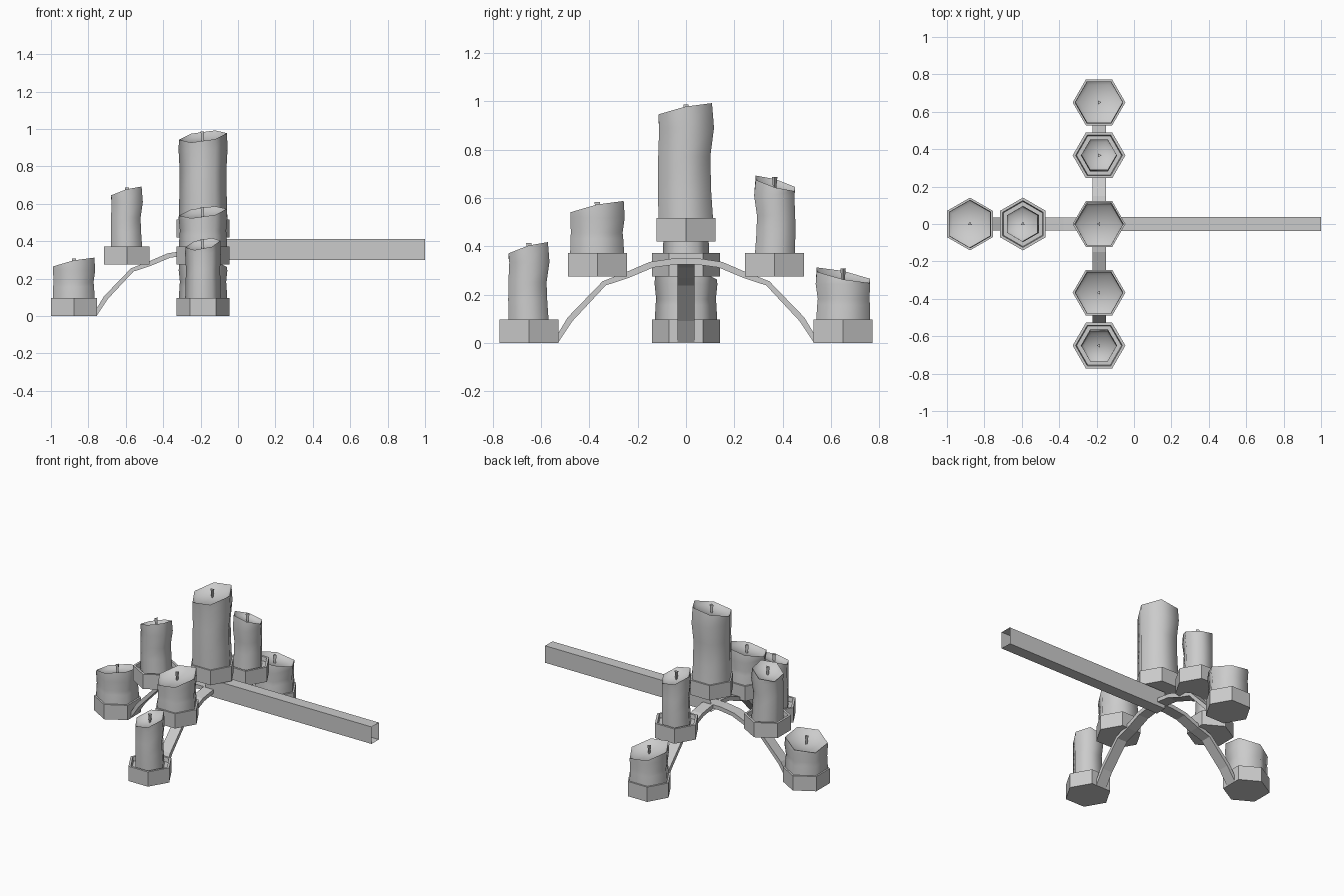
import bpy, bmesh
from math import cos, sin, pi, radians
from mathutils import Matrix, Vector

cube = bpy.data.objects.get("Cube")
if cube:
    bpy.data.objects.remove(cube, do_unlink=True)

grey = bpy.data.materials.new("plain_grey")
grey.use_nodes = True
grey.diffuse_color = (0.6, 0.6, 0.6, 1)
grey.node_tree.nodes["Principled BSDF"].inputs["Base Color"].default_value = (0.6, 0.6, 0.6, 1)

HUB = Vector((-0.187, 0, 0))


def finish(name, bm, matrix, smooth_angle=None, closed=True):
    if closed:
        bmesh.ops.recalc_face_normals(bm, faces=bm.faces)
    mesh = bpy.data.meshes.new(name)
    bm.to_mesh(mesh)
    bm.free()
    mesh.materials.append(grey)
    obj = bpy.data.objects.new(name, mesh)
    bpy.context.collection.objects.link(obj)
    obj.matrix_world = matrix
    if smooth_angle:
        bpy.ops.object.select_all(action='DESELECT')
        obj.select_set(True)
        bpy.context.view_layer.objects.active = obj
        bpy.ops.object.shade_smooth_by_angle(angle=radians(smooth_angle))
    return obj


def hexagon(bm, radius, height, shift=0.0):
    """Ring of six vertices; height is a number or a function of x, y."""
    ring = []
    for k in range(6):
        a = pi / 6 + k * pi / 3
        x, y = radius * cos(a), radius * sin(a)
        z = height(x, y) if callable(height) else height
        ring.append(bm.verts.new((x + shift, y, z)))
    return ring


def loft(bm, rings):
    for low, high in zip(rings, rings[1:]):
        for k in range(6):
            j = (k + 1) % 6
            bm.faces.new((low[k], low[j], high[j], high[k]))


def holder(name, matrix):
    # Six-sided cup with a thin rim
    bm = bmesh.new()
    rings = [hexagon(bm, r, z) for r, z in
             ((0.141, 0), (0.141, 0.097), (0.125, 0.097), (0.12, 0.07))]
    loft(bm, rings)
    bm.faces.new(rings[0][::-1])
    bm.faces.new(rings[-1])
    finish(name, bm, matrix)


def candle(name, matrix, radius, height, sway):
    # Slightly wavy wax body with a slanted, dished top
    def slant(base):
        return lambda x, y: base + 0.024 * x / (radius * 0.87) - 0.018 * y / radius

    bm = bmesh.new()
    profile = ((0.07, 1.0, 0), (0.1 + height * 0.2, 0.97, -0.5),
               (height * 0.65, 0.95, -0.6), (height * 0.87, 1.0, 0.2))
    rings = [hexagon(bm, radius * s, z, sway * t) for z, s, t in profile]
    rings.append(hexagon(bm, radius * 0.98, slant(height), -sway * 0.3))
    rings.append(hexagon(bm, radius * 0.82, slant(height - 0.02), -sway * 0.3))
    loft(bm, rings)
    bm.faces.new(rings[0][::-1])
    centre = bm.verts.new((0, 0, height - 0.027))
    for k in range(6):
        bm.faces.new((rings[-1][k], rings[-1][(k + 1) % 6], centre))
    finish(name, bm, matrix, 65)

    # Wick: small three-sided peg, wider at the tip
    bm = bmesh.new()
    bmesh.ops.create_cone(bm, cap_ends=True, segments=3, radius1=0.007, radius2=0.013,
                          depth=0.055, matrix=Matrix.Translation((0, 0, height)))
    finish(name + "_wick", bm, matrix)


# Candle kinds: radius, mean height above holder base, sway
KINDS = {"short": (0.13, 0.28, 0.004), "slim": (0.096, 0.385, 0.01), "tall": (0.131, 0.54, 0.012)}


def place_candle(label, kind, position, heading):
    matrix = Matrix.Translation(position) @ Matrix.Rotation(heading + pi, 4, 'Z')
    holder(label + "_holder", matrix)
    candle(label + "_candle", matrix, *KINDS[kind])


def arm(name, heading, extra):
    # Bent flat strip running from the hub down to the foot
    top = ((-0.04, 0.35), (0.05, 0.35), (0.15, 0.335), (0.25, 0.292),
           (0.345, 0.255), (0.49, 0.105), (0.535, 0.03))
    bottom = ((-0.04, 0.325), (0.04, 0.325), (0.135, 0.312), (0.24, 0.268),
              (0.332, 0.238), (0.47, 0.09), (0.53, 0.0))
    bm = bmesh.new()
    sections = []
    for (tx, tz), (lx, lz) in zip(top, bottom):
        sections.append([bm.verts.new(p) for p in (
            (tx + extra, -0.036, tz), (tx + extra, 0.036, tz),
            (lx + extra, 0.036, lz), (lx + extra, -0.036, lz))])
    for a, b in zip(sections, sections[1:]):
        for k in range(4):
            j = (k + 1) % 4
            bm.faces.new((a[k], a[j], b[j], b[k]))
    bm.faces.new(sections[0])
    bm.faces.new(sections[-1][::-1])
    finish(name, bm, Matrix.Translation(HUB) @ Matrix.Rotation(heading, 4, 'Z'))


# Three arms, each with an upper and a foot candle
for label, heading, extra, upper, foot in (
        ("front", -pi / 2, 0.0, "short", "slim"),
        ("back", pi / 2, 0.0, "slim", "short"),
        ("right", pi, 0.04, "slim", "short")):
    direction = Vector((cos(heading), sin(heading), 0))
    arm(label + "_arm", heading, extra)
    place_candle(label + "_upper", upper,
                 HUB + direction * (0.367 + extra) + Vector((0, 0, 0.275)), heading)
    place_candle(label + "_foot", foot, HUB + direction * (0.65 + extra), heading)

place_candle("centre", "tall", HUB + Vector((0, 0, 0.42)), -pi / 2)

# Long hollow bar, open at both ends
bm = bmesh.new()
ends = []
for x in (-0.21, 1.0):
    ends.append([bm.verts.new((x, y, z)) for y, z in
                 ((-0.038, 0.3), (0.038, 0.3), (0.038, 0.412), (-0.038, 0.412))])
for k in range(4):
    j = (k + 1) % 4
    bm.faces.new((ends[0][k], ends[0][j], ends[1][j], ends[1][k]))
finish("hollow_bar", bm, Matrix.Identity(4))
